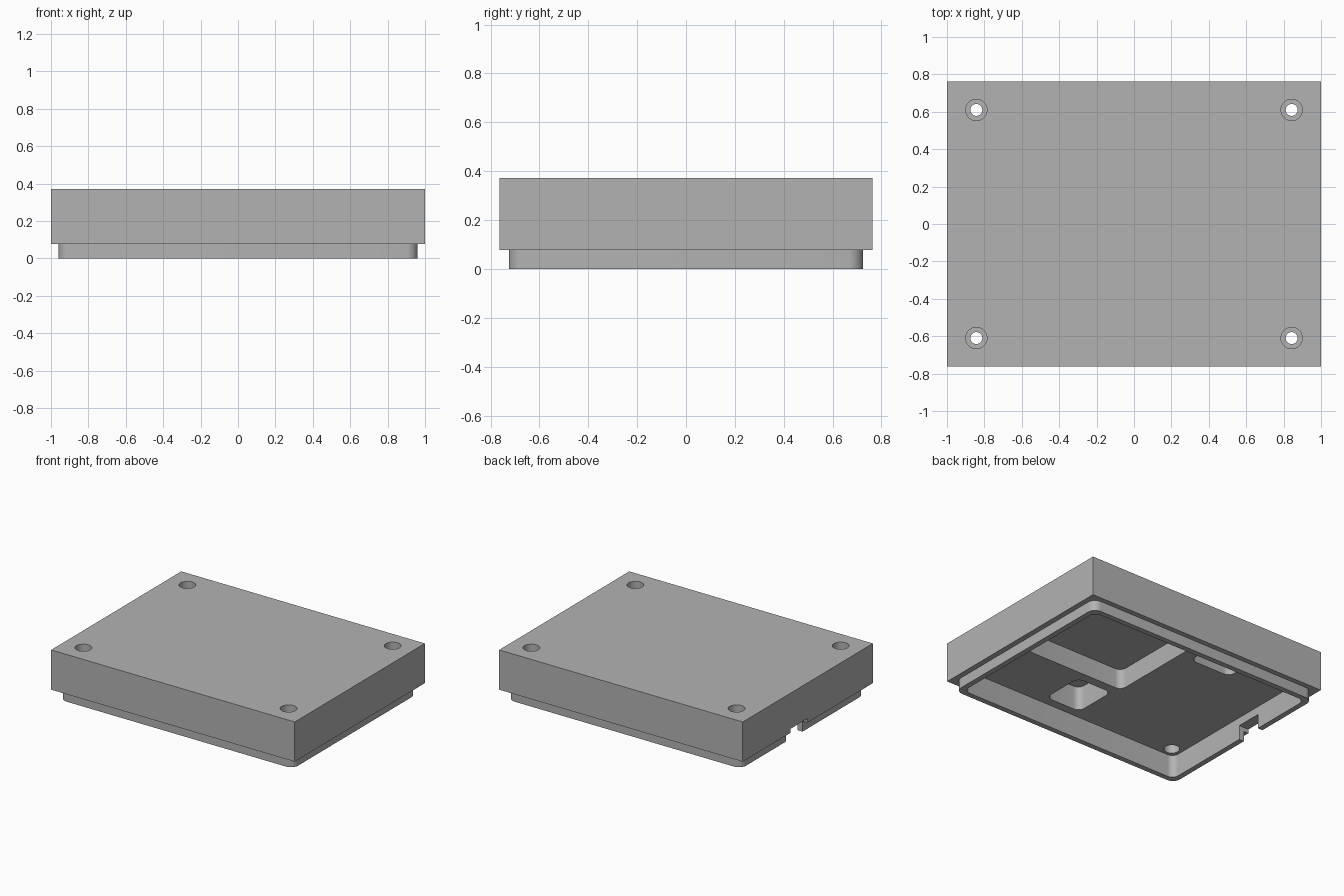
import bpy, bmesh, math

old = bpy.data.objects.get("Cube")
if old:
    bpy.data.objects.remove(old, do_unlink=True)

grey = bpy.data.materials.new("plain grey")
grey.use_nodes = True
GREY = (0.45, 0.45, 0.45, 1)
grey.diffuse_color = GREY
grey.node_tree.nodes["Principled BSDF"].inputs["Base Color"].default_value = GREY


def prism(name, outline, z0, z1):
    """Extrude a closed 2D outline from z0 to z1."""
    bm = bmesh.new()
    face = bm.faces.new([bm.verts.new((x, y, z0)) for x, y in outline])
    top = bmesh.ops.extrude_face_region(bm, geom=[face])
    verts = [g for g in top["geom"] if isinstance(g, bmesh.types.BMVert)]
    bmesh.ops.translate(bm, verts=verts, vec=(0, 0, z1 - z0))
    bmesh.ops.recalc_face_normals(bm, faces=bm.faces)
    mesh = bpy.data.meshes.new(name)
    bm.to_mesh(mesh)
    bm.free()
    mesh.materials.append(grey)
    ob = bpy.data.objects.new(name, mesh)
    bpy.context.collection.objects.link(ob)
    return ob


def block(name, x0, x1, y0, y1, z0, z1, r=0.0, steps=8):
    """Box with optional rounded vertical corners."""
    if r == 0:
        return prism(name, [(x0, y0), (x1, y0), (x1, y1), (x0, y1)], z0, z1)
    centres = [(x1 - r, y1 - r), (x0 + r, y1 - r), (x0 + r, y0 + r), (x1 - r, y0 + r)]
    outline = []
    for i, (cx, cy) in enumerate(centres):
        for k in range(steps + 1):
            a = math.pi / 2 * (i + k / steps)
            outline.append((cx + r * math.cos(a), cy + r * math.sin(a)))
    return prism(name, outline, z0, z1)


def cylinder(name, x, y, r, z0, z1, n=32):
    ring = [(x + r * math.cos(math.tau * i / n), y + r * math.sin(math.tau * i / n))
            for i in range(n)]
    return prism(name, ring, z0, z1)


def combine(target, tool, operation):
    """Apply a boolean and remove the tool."""
    tool.hide_render = True
    mod = target.modifiers.new("bool", "BOOLEAN")
    mod.operation, mod.solver, mod.object = operation, "EXACT", tool
    bpy.context.view_layer.objects.active = target
    bpy.ops.object.modifier_apply(modifier=mod.name)
    bpy.data.objects.remove(tool, do_unlink=True)


FLOOR, POCKET, TOP, STEP = 0.168, 0.315, 0.372, 0.077

# Main slab with an inset rim below it
case = block("enclosure_lid", -1, 1, -0.763, 0.763, STEP, TOP)
combine(case, block("rim", -0.96, 0.96, -0.725, 0.725, 0, 0.12, 0.06), "UNION")

# Main cavity, opening downward
combine(case, block("cavity", -0.92, 0.92, -0.685, 0.685, -0.1, FLOOR, 0.05), "DIFFERENCE")

# Deeper component pockets in the cavity ceiling
pockets = [
    ("large_pocket", -0.07, 0.76, -0.22, 0.53, POCKET),
    ("small_pocket", -0.04, 0.25, -0.62, -0.29, 0.345),
    ("edge_pocket", -0.51, -0.17, 0.39, 0.61, POCKET),
]
for name, x0, x1, y0, y1, z in pockets:
    combine(case, block(name, x0, x1, y0, y1, 0.1, z, 0.05), "DIFFERENCE")

# Cable notch in the right-hand wall
combine(case, block("cable_notch", -1.1, -0.86, 0.005, 0.2, -0.1, 0.107), "DIFFERENCE")

# Screw holes, counterbored from both sides
for sx in (-1, 1):
    for sy in (-1, 1):
        x, y = sx * 0.843, sy * 0.61
        combine(case, cylinder("screw_hole", x, y, 0.032, 0.05, 0.5), "DIFFERENCE")
        combine(case, cylinder("upper_bore", x, y, 0.057, 0.29, 0.5), "DIFFERENCE")
        combine(case, cylinder("lower_bore", x, y, 0.054, 0.1, 0.24), "DIFFERENCE")

# Smooth rounded corners and bores, keep hard edges sharp
bpy.ops.object.select_all(action="DESELECT")
case.select_set(True)
bpy.context.view_layer.objects.active = case
bpy.ops.object.shade_smooth_by_angle(angle=math.radians(30))
